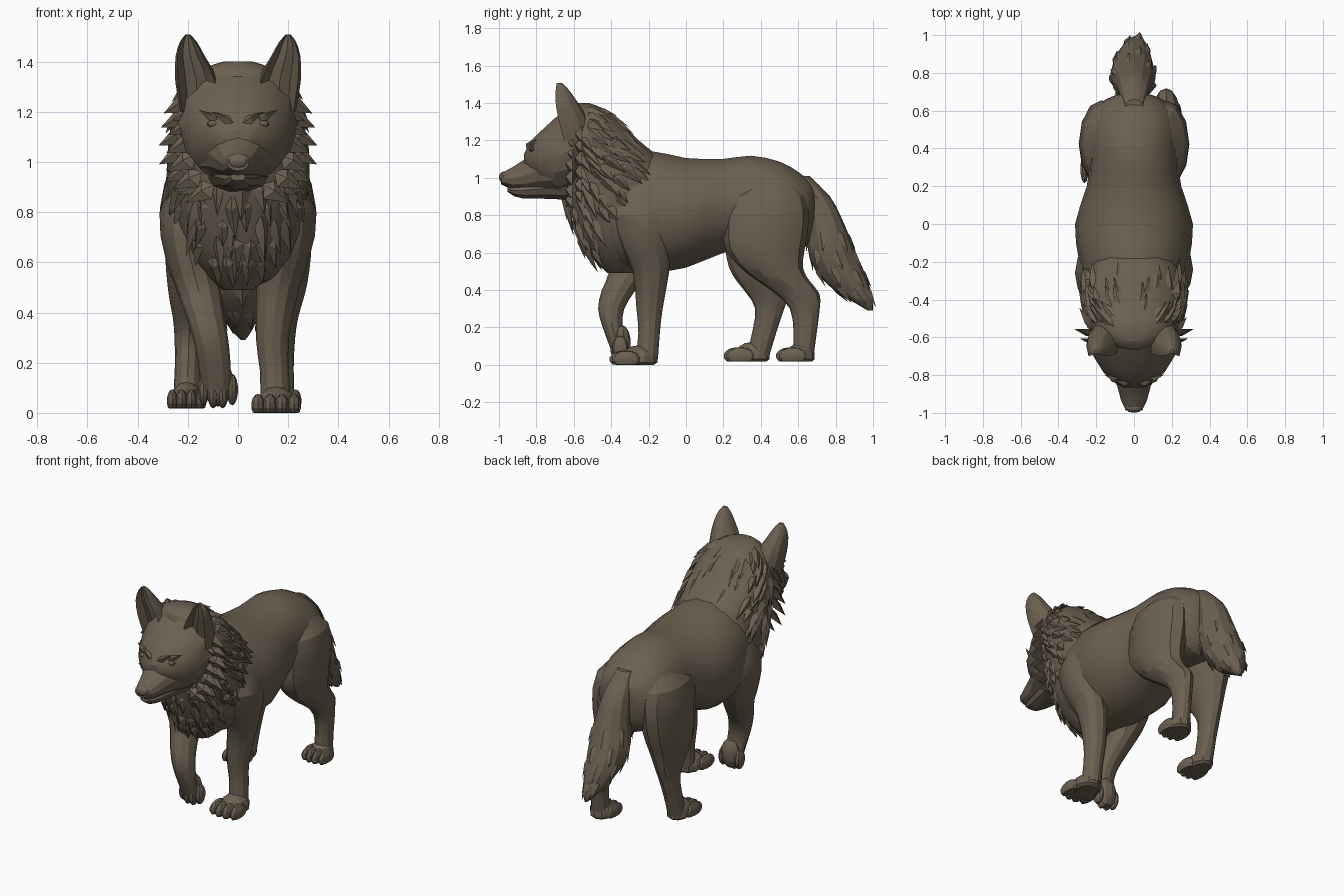
import bpy, bmesh, math, random
from mathutils import Vector as V

if "Cube" in bpy.data.objects:
    bpy.data.objects.remove(bpy.data.objects["Cube"])

random.seed(4)
fur = bpy.data.materials.new("grey_brown_fur")
fur.diffuse_color = (0.150, 0.118, 0.082, 1)
fur.use_nodes = True
fur.node_tree.nodes["Principled BSDF"].inputs["Base Color"].default_value = fur.diffuse_color


def finish(name, bm):
    bmesh.ops.recalc_face_normals(bm, faces=bm.faces)
    me = bpy.data.meshes.new(name)
    bm.to_mesh(me)
    bm.free()
    me.materials.append(fur)
    ob = bpy.data.objects.new(name, me)
    bpy.context.collection.objects.link(ob)
    return ob


def smooth(rows, k=3):
    """Catmull-Rom interpolation of section rows."""
    out = []
    for i in range(len(rows) - 1):
        a, b, c, d = (rows[min(max(i + j, 0), len(rows) - 1)] for j in (-1, 0, 1, 2))
        for s in range(k):
            t = s / k
            out.append([0.5 * (2 * q + (r - p) * t + (2 * p - 5 * q + 4 * r - u) * t * t
                               + (3 * q - p - 3 * r + u) * t ** 3)
                        for p, q, r, u in zip(a, b, c, d)])
    return out + [list(rows[-1])]


def ring_point(row, a, axis='z'):
    """row = (station, low, high, centre x, half width)."""
    s, lo, hi, xc, hw = row
    x, w = xc + hw * math.cos(a), (lo + hi) / 2 + (hi - lo) / 2 * math.sin(a)
    return V((x, w, s)) if axis == 'z' else V((x, s, w))


def loft(name, rows, axis='z', n=16, k=2, hollow=0):
    bm = bmesh.new()
    rings = []
    for row in smooth(rows, k):
        ring = []
        for i in range(n):
            a = 2 * math.pi * i / n
            p = ring_point(row, a, axis)
            if hollow and math.sin(a) < -0.6:
                p.y += hollow * (row[2] - row[1])
            ring.append(bm.verts.new(p))
        rings.append(ring)
    for r, q in zip(rings, rings[1:]):
        for i in range(n):
            j = (i + 1) % n
            bm.faces.new((r[i], r[j], q[j], q[i]))
    bm.faces.new(rings[0])
    bm.faces.new(rings[-1])
    return finish(name, bm)


def tuft(bm, p, d, n, length, width, lift):
    """One pointed, ridged lock of fur lying on a surface."""
    d = (d - n * d.dot(n)).normalized()
    side = n.cross(d) * width
    root = bm.verts.new(p - d * length * 0.4 - n * 0.015)
    l = bm.verts.new(p + side - n * 0.01)
    r = bm.verts.new(p - side - n * 0.01)
    ridge = bm.verts.new(p + d * length * 0.1 + n * lift)
    tip = bm.verts.new(p + d * length + n * lift * 0.8)
    for f in ((root, l, ridge), (root, ridge, r), (ridge, l, tip), (ridge, tip, r),
              (root, r, l), (l, r, tip)):
        bm.faces.new(f)


def surface(rows, i, a):
    """Point, outward normal and downhill direction on a z loft."""
    p = ring_point(rows[i], a)
    up = ring_point(rows[i + 1], a) - ring_point(rows[i - 1], a)
    n = (ring_point(rows[i], a + .05) - ring_point(rows[i], a - .05)).cross(up).normalized()
    if n.dot(V((math.cos(a), math.sin(a), 0))) < 0:
        n = -n
    return p, n, (-up if up.z > 0 else up).normalized()


def blob(bm, c, r, floor):
    for v in bmesh.ops.create_uvsphere(bm, u_segments=10, v_segments=7, radius=1)['verts']:
        v.co = V([c[i] + v.co[i] * r[i] for i in range(3)])
        v.co.z = max(v.co.z, floor)


# Torso: (y, z low, z high, x, half width)
loft("torso", [(-.52, .68, 1.0, 0, .16), (-.38, .52, 1.12, 0, .255), (-.2, .49, 1.15, 0, .29),
               (0, .515, 1.11, 0, .312), (.2, .595, 1.105, 0, .25), (.35, .61, 1.122, 0, .235),
               (.5, .6, 1.09, 0, .235), (.6, .6, 1.035, 0, .21), (.66, .66, .985, 0, .15),
               (.69, .78, .95, 0, .07)], 'y', 18)

# Neck and mane: (z, y front, y back, x, half width)
mane = [(.49, -.42, -.28, 0, .06), (.6, -.53, -.12, 0, .18), (.75, -.6, -.05, 0, .245),
        (.9, -.65, -.05, 0, .262), (1.0, -.66, -.07, 0, .265), (1.1, -.69, -.13, 0, .258),
        (1.2, -.7, -.25, 0, .248), (1.3, -.68, -.35, 0, .21), (1.37, -.66, -.44, 0, .14),
        (1.4, -.62, -.52, 0, .06)]
loft("neck_mane", mane, 'z', 18)

# Mane locks, in staggered rows; sparse and flat along the top of the neck
bm = bmesh.new()
rows = smooth(mane, 4)
for i in range(2, 33, 2):
    z = rows[i][0]
    for j in range(20):
        a = 2 * math.pi * (j + 0.5 * (i // 2 % 2)) / 20 + random.uniform(-.1, .1)
        p, n, d = surface(rows, i, a)
        if p.y > -.24 + (z - 1.1) * .5 or (p.y < -.58 and z > .9) or (z > 1.2 and p.y < -.52):
            continue
        top = math.sin(a) > .5
        if top and random.random() < .6:
            continue
        d = d + V((random.uniform(-.2, .2), .7 * min(1, abs(p.x) * 4), 0))
        tuft(bm, p, d, n, random.uniform(.09, .15), random.uniform(.026, .042),
             .007 if top else random.uniform(.012, .024))
# Cheek ruff, flaring outwards
for s in (-1, 1):
    for z, x, out in ((1.24, .215, .07), (1.18, .225, .085), (1.11, .235, .075),
                      (1.04, .235, .06), (.97, .21, .06), (.92, .16, .05)):
        for k in range(2):
            p = V((s * (x - .03 * k), -.63 + .05 * (1 - k), z - .03 * k))
            tuft(bm, p, V((s * out, .06, -.055)), V((s * .5, -.85, .1)).normalized(),
                 .095, .045, .02)
finish("mane_locks", bm)

# Head: (y, z low, z high, x, half width)
loft("skull", [(-.865, 1.06, 1.13, 0, .05), (-.835, 1.02, 1.195, 0, .112),
               (-.78, .96, 1.25, 0, .165), (-.7, .91, 1.325, 0, .215),
               (-.6, .92, 1.395, 0, .24), (-.5, 1.0, 1.375, 0, .19)], 'y', 14, 1)
loft("muzzle", [(-.988, .965, 1.025, 0, .043), (-.93, .935, 1.055, 0, .07),
                (-.86, .925, 1.1, 0, .088), (-.78, .92, 1.17, 0, .13),
                (-.7, .915, 1.2, 0, .185)], 'y', 12, 1)
loft("lower_jaw", [(-.955, .925, .955, 0, .03), (-.92, .9, .965, 0, .05),
                   (-.87, .887, .98, 0, .062), (-.74, .885, 1.0, 0, .095),
                   (-.64, .88, 1.0, 0, .12)], 'y', 10, 1)
bm = bmesh.new()
blob(bm, (0, -.972, 1.003), (.05, .028, .032), 0)
finish("nose", bm)

# Eyes and heavy brows
bm, bb = bmesh.new(), bmesh.new()
for s in (-1, 1):
    blob(bm, (s * .1, -.822, 1.152), (.026, .018, .014), 0)
    for x, y, z in ((.045, -.85, 1.172), (.1, -.825, 1.18)):
        tuft(bb, V((s * x, y, z)), V((s * .8, .35, .4)),
             V((s * .3, -.8, .5)).normalized(), .07, .02, .013)
finish("eyes", bm)
finish("brows", bb)

# Ears with hollow fronts
for s, side in ((-1, "left"), (1, "right")):
    loft(side + "_ear", [(1.2, -.7, -.51, s * .165, .065), (1.32, -.735, -.53, s * .165, .085),
                         (1.42, -.735, -.59, s * .19, .059), (1.48, -.715, -.635, s * .198, .033),
                         (1.508, -.7, -.665, s * .2, .01)], 'z', 12, 2, .4)

# Legs: (z, y front, y back, x, half width)
loft("right_front_leg", [(.98, -.32, -.16, .18, .05), (.8, -.4, -.08, .205, .108),
                         (.62, -.34, -.09, .19, .095), (.5, -.285, -.09, .16, .085),
                         (.3, -.265, -.125, .137, .066), (.17, -.255, -.14, .145, .058),
                         (.03, -.27, -.15, .15, .06)], 'z', 12)
loft("left_front_leg", [(.98, -.32, -.16, -.18, .05), (.8, -.42, -.1, -.205, .108),
                        (.62, -.42, -.14, -.19, .1), (.5, -.41, -.2, -.16, .09),
                        (.4, -.45, -.27, -.135, .078), (.3, -.47, -.33, -.11, .07),
                        (.2, -.445, -.34, -.095, .065), (.09, -.405, -.31, -.085, .058)], 'z', 12)
thigh = [(1.04, .4, .5, .1, .03), (.9, .23, .635, .16, .112), (.75, .2, .655, .172, .12),
         (.62, .21, .635, .175, .115)]
loft("right_hind_leg", thigh + [(.52, .29, .625, .175, .102), (.45, .38, .66, .172, .088),
                                (.38, .48, .714, .17, .07), (.3, .555, .715, .17, .058),
                                (.18, .575, .7, .17, .052), (.03, .57, .68, .17, .055)], 'z', 12)
loft("left_hind_leg", [(z, a, b, -x, w) for z, a, b, x, w in thigh]
     + [(.52, .23, .6, -.18, .102), (.45, .27, .575, -.185, .088), (.38, .325, .555, -.19, .07),
        (.3, .37, .525, -.195, .058), (.18, .355, .485, -.2, .052), (.03, .32, .44, -.205, .055)],
     'z', 12)

# Standing paws with four toes each
for name, x, y0, y1, floor, w in (("right_front_paw", .152, -.41, -.15, 0, .096),
                                  ("right_hind_paw", .17, .48, .69, .018, .08),
                                  ("left_hind_paw", -.205, .2, .45, .018, .076)):
    bm = bmesh.new()
    blob(bm, (x, (y0 + y1) / 2 + .03, floor + .03), (w * .88, (y1 - y0) / 2 - .03, .075), floor)
    for t in (-1.5, -.5, .5, 1.5):
        blob(bm, (x + t * w * .5, y0 + .07 + .014 * abs(t), floor + .03),
             (w * .3, .077, .046), floor)
    finish(name, bm)

# Raised paw, hanging from the wrist
bm = bmesh.new()
blob(bm, (-.08, -.35, .12), (.066, .055, .095), .02)
for t in (-1.5, -.5, .5, 1.5):
    blob(bm, (-.08 + t * .038, -.352 - .01 * (1.5 - abs(t)), .075 + .012 * abs(t)),
         (.024, .042, .063), .015)
finish("raised_paw", bm)

# Tail, with a few long flat locks
tail = [(1.01, .56, .66, 0, .05), (.9, .62, .77, 0, .078), (.8, .645, .825, 0, .092),
        (.7, .645, .868, 0, .108), (.6, .655, .908, -.005, .12), (.5, .695, .952, -.005, .11),
        (.4, .79, .988, .005, .08), (.33, .905, .998, .015, .042), (.29, .972, 1.0, .02, .008)]
loft("tail", tail, 'z', 12)
bm = bmesh.new()
rows = smooth(tail, 3)
for i in (9, 12, 15, 18):
    for j in range(6):
        p, n, d = surface(rows, i, math.pi * (j + .5 * (i % 2)) / 3 + .2)
        tuft(bm, p, d, n, .1, .035, .008)
finish("tail_locks", bm)

# Smooth shading with sharp creases
bpy.ops.object.select_all(action='SELECT')
bpy.context.view_layer.objects.active = bpy.data.objects["torso"]
bpy.ops.object.shade_smooth_by_angle(angle=math.radians(25))
